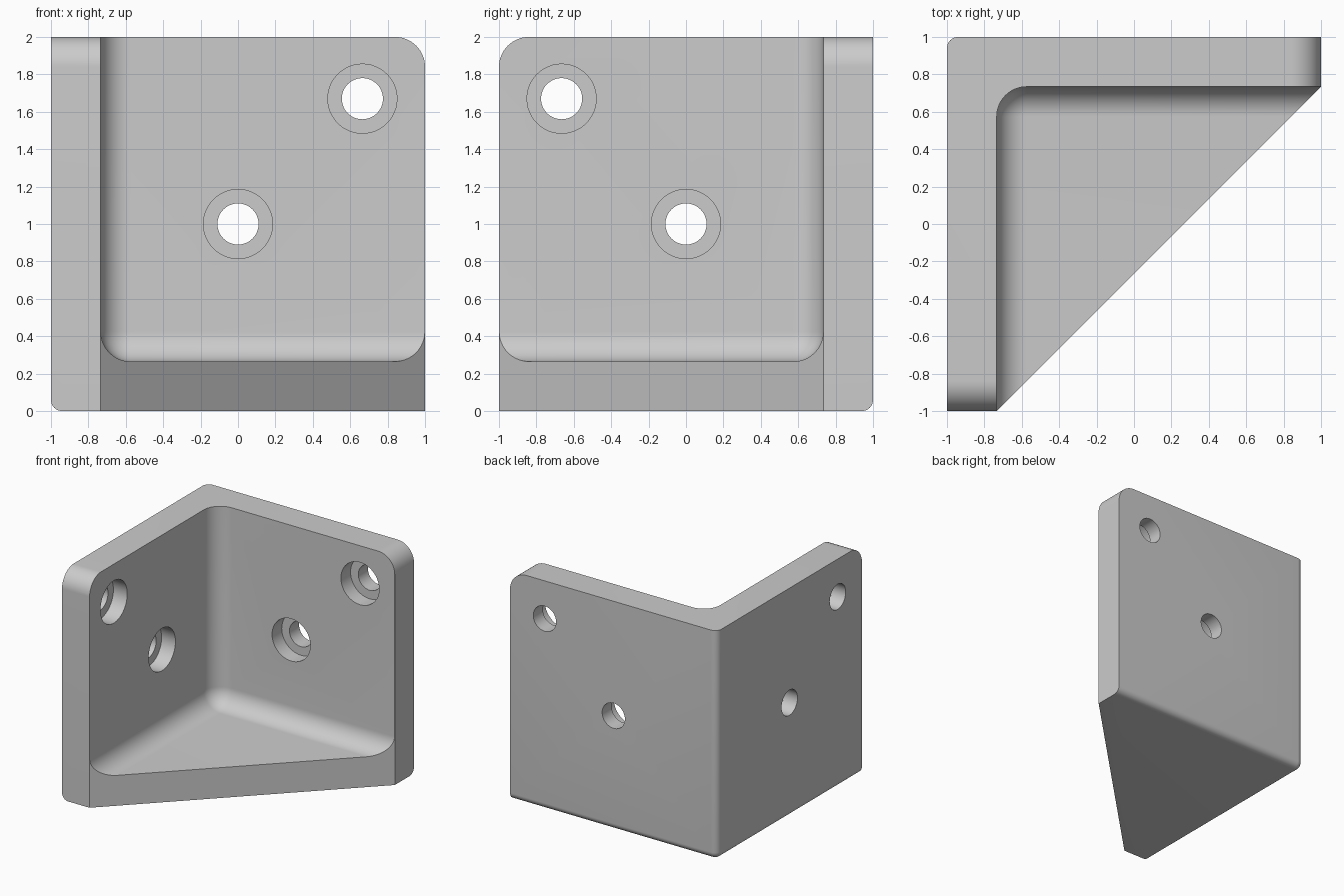
import bpy, bmesh, math
from mathutils import Matrix, Vector

default = bpy.data.objects.get("Cube")
if default:
    bpy.data.objects.remove(default, do_unlink=True)

WALL = 0.265          # wall and floor thickness
INNER = 1 - WALL      # inner face of both walls
FILLET = 0.16
ROUND = 0.06

metal = bpy.data.materials.new("light_grey")
metal.use_nodes = True
grey = (0.6, 0.6, 0.6, 1)
metal.diffuse_color = grey
metal.node_tree.nodes["Principled BSDF"].inputs["Base Color"].default_value = grey


def make_object(name, bm):
    bmesh.ops.recalc_face_normals(bm, faces=bm.faces)
    mesh = bpy.data.meshes.new(name)
    bm.to_mesh(mesh)
    bm.free()
    mesh.materials.append(metal)
    obj = bpy.data.objects.new(name, mesh)
    bpy.context.collection.objects.link(obj)
    return obj


def round_edges(bm, rule, radius, segments):
    edges = [e for e in bm.edges if rule(*(v.co for v in e.verts))]
    bmesh.ops.bevel(bm, geom=edges, offset=radius, segments=segments,
                    profile=0.5, affect='EDGES', clamp_overlap=False)


def shared_planes(a, b, planes):
    """True when the edge lies on at least two of the (axis, value) planes."""
    return sum(abs(a[i] - k) < 1e-4 and abs(b[i] - k) < 1e-4 for i, k in planes) >= 2


def cut(target, cutter):
    cutter.hide_render = True
    mod = target.modifiers.new("cut", 'BOOLEAN')
    mod.operation, mod.solver, mod.object = 'DIFFERENCE', 'EXACT', cutter
    bpy.context.view_layer.objects.active = target
    bpy.ops.object.modifier_apply(modifier=mod.name)
    bpy.data.objects.remove(cutter, do_unlink=True)


# Bracket body: corner block with its front sliced off diagonally
bm = bmesh.new()
outline = [(-1, -1), (-INNER, -1), (1, INNER), (1, 1), (-1, 1)]
base = bm.faces.new([bm.verts.new((x, y, 0)) for x, y in outline])
top = bmesh.ops.extrude_face_region(bm, geom=[base])["geom"]
bmesh.ops.translate(bm, vec=(0, 0, 2),
                    verts=[g for g in top if isinstance(g, bmesh.types.BMVert)])
bmesh.ops.recalc_face_normals(bm, faces=bm.faces)
# Small rounds on the outer corner, large rounds on the wall tips
round_edges(bm, lambda a, b: shared_planes(a, b, [(0, -1), (1, 1), (2, 0)]), ROUND, 8)
round_edges(bm, lambda a, b: shared_planes(a, b, [(0, 1), (2, 2)])
            or shared_planes(a, b, [(1, -1), (2, 2)]), FILLET, 16)
bracket = make_object("corner_bracket", bm)

# Inner pocket with filleted corner
pocket = INNER - 0.001
bm = bmesh.new()
bmesh.ops.create_cube(bm, size=3)
bmesh.ops.translate(bm, vec=(1.5 - pocket, pocket - 1.5, WALL + 1.5), verts=bm.verts)
round_edges(bm, lambda a, b: shared_planes(
    a, b, [(0, -pocket), (1, pocket), (2, WALL)]), FILLET, 16)
cut(bracket, make_object("pocket_cutter", bm))


# Counterbored screw holes, two in each wall
def drill(target, centre, axis, radius, depth):
    bm = bmesh.new()
    turn = Vector((0, 0, 1)).rotation_difference(axis).to_matrix().to_4x4()
    bmesh.ops.create_cone(bm, cap_ends=True, segments=48, radius1=radius,
                          radius2=radius, depth=depth,
                          matrix=Matrix.Translation(centre) @ turn)
    cut(target, make_object("hole_cutter", bm))


for along, height in [(0, 1), (0.665, 1.67)]:
    for spot, axis in [(Vector((along, INNER, height)), Vector((0, 1, 0))),
                       (Vector((-INNER, -along, height)), Vector((-1, 0, 0)))]:
        drill(bracket, spot, axis, 0.185, WALL)
        drill(bracket, spot, axis, 0.11, 3 * WALL)

# Smooth rounds, crisp edges
bpy.ops.object.select_all(action='DESELECT')
bracket.select_set(True)
bpy.context.view_layer.objects.active = bracket
bpy.ops.object.shade_smooth_by_angle(angle=math.radians(30))
